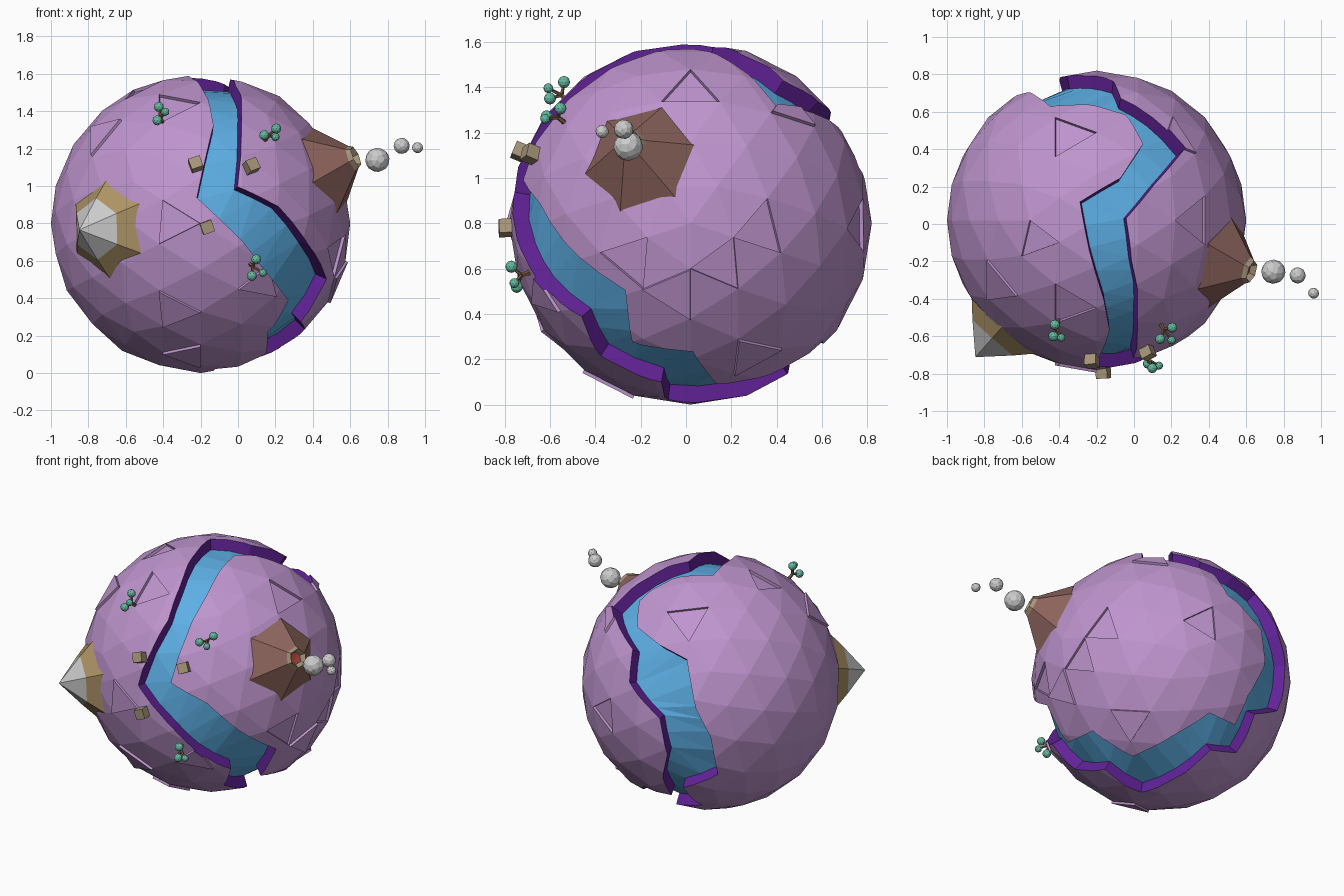
import bpy, bmesh, math
from mathutils import Vector, Matrix

if "Cube" in bpy.data.objects:
    bpy.data.objects.remove(bpy.data.objects["Cube"])

C = Vector((-0.2, 0.02, 0.8))   # planet centre
R, WATER = 0.8, 0.72            # land and water radius


def mat(name, r, g, b):
    m = bpy.data.materials.new(name)
    m.diffuse_color = (r, g, b, 1)
    m.use_nodes = True
    m.node_tree.nodes["Principled BSDF"].inputs["Base Color"].default_value = m.diffuse_color
    return m


LAND = mat("land", .52, .30, .62)
CLIFF = mat("cliff", .12, .016, .31)
BLUE = mat("water", .11, .43, .79)
GOLD = mat("gold_rock", .42, .29, .13)
BROWN = mat("brown_rock", .27, .13, .11)
TAN = mat("tan", .38, .30, .19)
RED = mat("lava", .45, .06, .05)
GREEN = mat("leaf", .13, .50, .35)
BARK = mat("bark", .20, .11, .06)


def finish(bm, name, mats=()):
    me = bpy.data.meshes.new(name)
    bm.to_mesh(me)
    bm.free()
    ob = bpy.data.objects.new(name, me)
    bpy.context.collection.objects.link(ob)
    for m in mats:
        me.materials.append(m)
    return ob


def frame(d, dist=0.0):
    """Matrix whose Z axis points outwards along d, Y axis towards world up."""
    d = Vector(d).normalized()
    return Matrix.Translation(C + d * dist) @ d.to_track_quat('Z', 'Y').to_matrix().to_4x4()


def hex_stack(name, d, rings, mats, twist=0):
    """Six-sided stack of (distance, radius) rings along d, one material per band."""
    bm = bmesh.new()
    M = frame(d)
    loops = []
    for h, r in rings:
        angs = [math.radians(60 * k + twist) for k in range(6)]
        loops.append([bm.verts.new(M @ Vector((r * math.sin(a), r * math.cos(a), h))) for a in angs])
    for i in range(len(loops) - 1):
        for k in range(6):
            j = (k + 1) % 6
            f = bm.faces.new((loops[i][j], loops[i][k], loops[i + 1][k], loops[i + 1][j]))
            f.material_index = i
    bmesh.ops.remove_doubles(bm, verts=bm.verts[:], dist=1e-5)
    return finish(bm, name, mats)


# planet land: icosphere lying on its side, with some facets pushed in or out
bm = bmesh.new()
bmesh.ops.create_icosphere(bm, subdivisions=3, radius=R,
                           matrix=Matrix.Rotation(math.pi / 2, 4, 'Y'))
sunk = [(-.13, -.5, .6), (.5, -.03, .6), (.7, .3, .05), (.75, -.2, -.1),
        (.77, .08, -.2), (-.1, .45, .65), (.3, .68, -.05), (-.3, -.1, .73)]
raised = [(-.5, -.4, .48), (-.2, -.79, -.05), (-.05, -.65, -.45), (-.12, -.35, -.7),
          (.3, -.68, -.3), (.75, -.12, -.28), (.45, .35, -.55), (.5, .38, .5)]
for spots, push in ((sunk, -.018), (raised, .015)):
    for s in spots:
        d = Vector(s).normalized()
        f = max(bm.faces, key=lambda q: q.calc_center_median().normalized().dot(d))
        n = f.normal.copy()
        new = bmesh.ops.extrude_discrete_faces(bm, faces=[f])["faces"][0]
        bmesh.ops.translate(bm, verts=new.verts[:], vec=n * push)
        bm.normal_update()
bmesh.ops.translate(bm, verts=bm.verts[:], vec=C)
land = finish(bm, "planet_land", (LAND, CLIFF, BLUE))

# river channel: both banks, running top, front, bottom, back
left = [(-.29, .12, 1.59), (-.24, -.14, 1.58), (-.16, -.41, 1.47), (-.13, -.57, 1.33),
        (-.22, -.77, .94), (.03, -.74, .70), (.15, -.65, .54), (.28, -.47, .38),
        (.16, -.38, .21), (.15, -.11, .09), (-.12, -.08, .01), (-.18, .20, .03),
        (-.24, .45, .13), (-.44, .46, .18), (-.43, .65, .37), (-.66, .60, .50),
        (-.66, .68, .79), (-.57, .71, .97), (-.45, .64, 1.25), (-.25, .65, 1.30),
        (-.04, .60, 1.35), (.05, .43, 1.43), (-.07, .25, 1.56)]
right = [(-.04, .03, 1.58), (-.01, -.20, 1.55), (.02, -.35, 1.48), (.02, -.52, 1.35),
         (0, -.73, 1.0), (.22, -.65, .89), (.38, -.52, .69), (.48, -.27, .50),
         (.34, -.24, .27), (.36, .03, .23), (.13, .14, .08), (.04, .40, .14),
         (-.10, .61, .27), (-.31, .60, .27), (-.32, .70, .44), (-.40, .77, .64),
         (-.36, .80, .88), (-.24, .80, .96), (-.11, .77, 1.05), (-.07, .68, 1.23),
         (.10, .58, 1.29), (.27, .40, 1.32), (.12, .22, 1.52)]


def bank(points):
    """Unit directions of a bank, with a midpoint on every stretch."""
    d = [(Vector(p) - C).normalized() for p in points]
    out = []
    for i, a in enumerate(d):
        out += [a, (a + d[(i + 1) % len(d)]).normalized()]
    return out


bm = bmesh.new()
sections = []
for l, r in zip(bank(left), bank(right)):
    sections.append([bm.verts.new(C + v) for v in (l * WATER, r * WATER, r, l)])
for i, a in enumerate(sections):
    b = sections[(i + 1) % len(sections)]
    for k in range(4):
        j = (k + 1) % 4
        f = bm.faces.new((a[k], a[j], b[j], b[k]))
        f.material_index = 2 if k == 0 else 1
bmesh.ops.triangulate(bm, faces=bm.faces[:])
bmesh.ops.recalc_face_normals(bm, faces=bm.faces[:])
cutter = finish(bm, "river_cutter", (LAND, CLIFF, BLUE))
cutter.hide_render = True
mod = land.modifiers.new("river", 'BOOLEAN')
mod.operation = 'DIFFERENCE'
mod.solver = 'EXACT'
mod.object = cutter
bpy.context.view_layer.objects.active = land
bpy.ops.object.modifier_apply(modifier=mod.name)
bpy.data.objects.remove(cutter)

# mountain with a grey cap
peak = (-.66, -.745, -.035)
hex_stack("mountain_base", peak, [(.735, .275), (.837, .165)], [GOLD])
hex_stack("mountain_cap", peak, [(.837, .165), (.978, 0)], [])

# volcano with a tan crater and lava
hex_stack("volcano", (.878, -.29, .377),
          [(.74, .268), (.92, .075), (.945, .06), (.915, .04), (.91, 0)],
          [BROWN, TAN, TAN, RED], 15)


def ball(bm, pos, r, sub):
    bmesh.ops.create_icosphere(bm, subdivisions=sub, radius=r, matrix=Matrix.Translation(pos))


# rocks thrown out by the volcano
for i, (p, r) in enumerate([((.745, -.255, 1.14), .078), ((.875, -.275, 1.215), .052),
                            ((.96, -.37, 1.205), .035)]):
    bm = bmesh.new()
    ball(bm, (0, 0, 0), r, 1)
    bmesh.ops.bevel(bm, geom=bm.verts[:] + bm.edges[:], offset=r * .18, segments=1,
                    affect='EDGES')
    bmesh.ops.rotate(bm, verts=bm.verts[:], matrix=Matrix.Rotation(i + .4, 3, 'X'))
    bmesh.ops.translate(bm, verts=bm.verts[:], vec=p)
    finish(bm, "flying_rock_%d" % (i + 1))

# small block houses
for i, d in enumerate([(-.025, -.74, .31), (.275, -.715, .31), (.035, -.80, -.02)]):
    bm = bmesh.new()
    bmesh.ops.create_cube(bm, size=.064, matrix=frame(d, .815) @ Matrix.Rotation(.35, 4, 'Z'))
    finish(bm, "house_%d" % (i + 1), [TAN])


def stick(bm, a, b, r1, r2):
    v = b - a
    M = Matrix.Translation((a + b) / 2) @ v.to_track_quat('Z', 'Y').to_matrix().to_4x4()
    bmesh.ops.create_cone(bm, cap_ends=True, segments=5, radius1=r1, radius2=r2,
                          depth=v.length, matrix=M)


# trees: forked trunk carrying leaf balls
twigs = [((.045, .02, .075), .027), ((-.045, -.01, .07), .027), ((.0, -.045, .095), .022)]
for i, (d, turn) in enumerate([((-.22, -.585, .58), 1.4), ((.37, -.60, .48), .1),
                               ((.28, -.75, -.23), 1.1)]):
    M = frame(d, .79) @ Matrix.Rotation(turn, 4, 'Z')
    trunk, leaves = bmesh.new(), bmesh.new()
    fork = M @ Vector((0, 0, .04))
    stick(trunk, M @ Vector((0, 0, -.03)), fork, .013, .010)
    for tip, r in twigs:
        stick(trunk, fork, M @ Vector(tip), .009, .006)
        ball(leaves, M @ Vector(tip), r, 2)
    finish(trunk, "tree_trunk_%d" % (i + 1), [BARK])
    finish(leaves, "tree_leaves_%d" % (i + 1), [GREEN])
